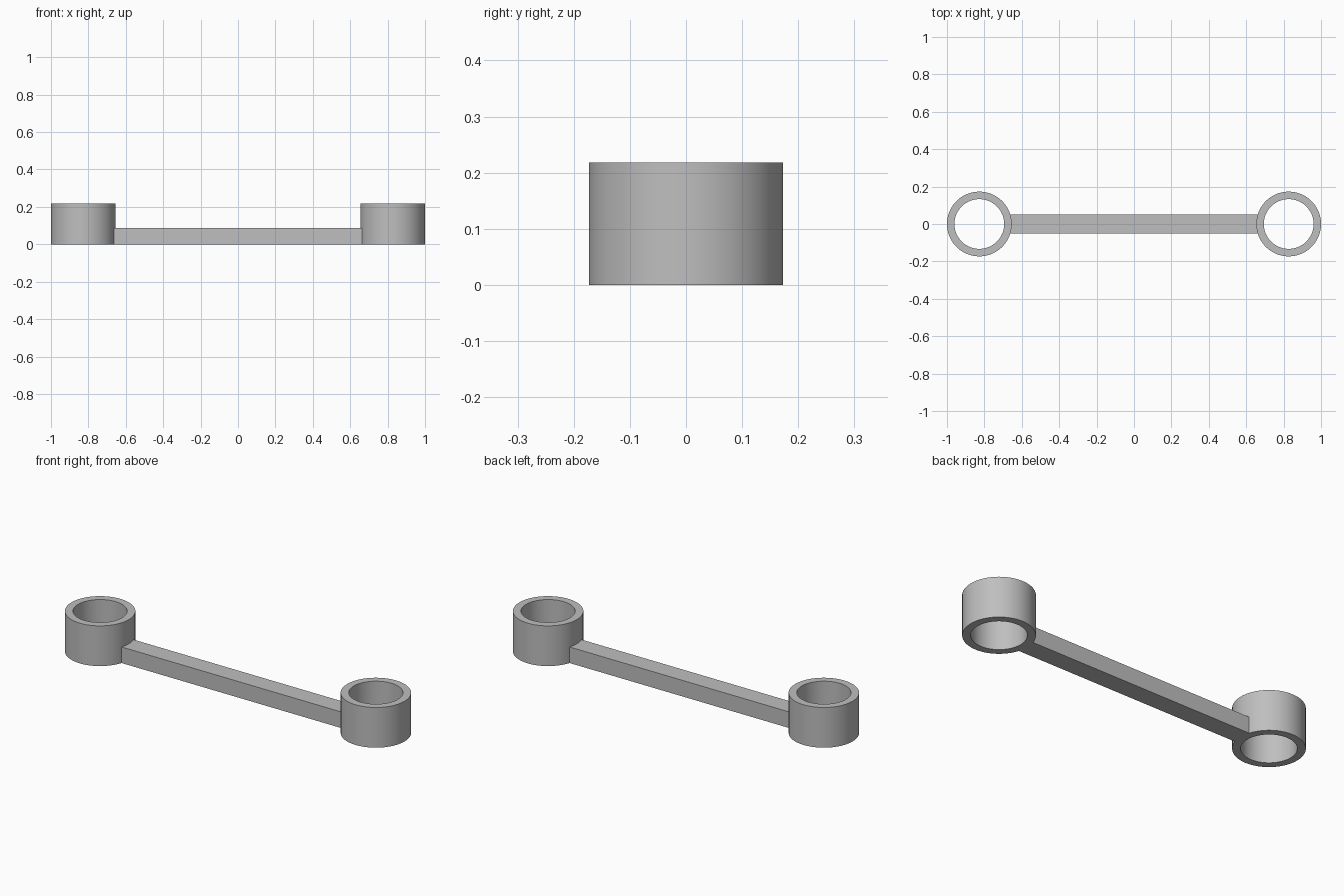
import bpy
import bmesh
import math

cube = bpy.data.objects.get("Cube")
if cube:
    bpy.data.objects.remove(cube, do_unlink=True)

CENTRE_X, OUTER, INNER, HEIGHT = 0.827, 0.173, 0.133, 0.218
BAR_HALF, BAR_HEIGHT = 0.052, 0.087
SIDES = 96

grey = bpy.data.materials.new("plain_grey")
grey.use_nodes = True
colour = (0.52, 0.52, 0.52, 1)
grey.diffuse_color = colour
grey.node_tree.nodes["Principled BSDF"].inputs["Base Color"].default_value = colour


def make_object(name, bm):
    bmesh.ops.recalc_face_normals(bm, faces=bm.faces)
    mesh = bpy.data.meshes.new(name)
    bm.to_mesh(mesh)
    bm.free()
    mesh.materials.append(grey)
    obj = bpy.data.objects.new(name, mesh)
    bpy.context.collection.objects.link(obj)
    return obj


def ring(name, x):
    """Open collar: a rectangular wall section spun around a vertical axis."""
    bm = bmesh.new()
    section = [(INNER, 0), (OUTER, 0), (OUTER, HEIGHT), (INNER, HEIGHT)]
    verts = [bm.verts.new((x + r, 0, z)) for r, z in section]
    edges = [bm.edges.new((verts[i], verts[(i + 1) % 4])) for i in range(4)]
    bmesh.ops.spin(bm, geom=verts + edges, cent=(x, 0, 0), axis=(0, 0, 1),
                   angle=math.tau, steps=SIDES, use_merge=True)
    bmesh.ops.remove_doubles(bm, verts=bm.verts, dist=0.0001)
    return make_object(name, bm)


# Flat connecting bar, its ends buried in the collar walls
bm = bmesh.new()
bmesh.ops.create_cube(bm, size=1)
bar_length = 2 * (CENTRE_X - (INNER + OUTER) / 2)
for v in bm.verts:
    v.co = (v.co.x * bar_length, v.co.y * 2 * BAR_HALF, (v.co.z + 0.5) * BAR_HEIGHT)
body = make_object("connecting_bar_with_collars", bm)

# Collars at both ends, fused to the bar
for name, side in (("left_collar", 1), ("right_collar", -1)):
    collar = ring(name, side * CENTRE_X)
    bpy.context.view_layer.objects.active = body
    fuse = body.modifiers.new("fuse_" + name, "BOOLEAN")
    fuse.operation = "UNION"
    fuse.solver = "EXACT"
    fuse.object = collar
    bpy.ops.object.modifier_apply(modifier=fuse.name)
    bpy.data.objects.remove(collar, do_unlink=True)

# Smooth curved walls, sharp rims
bpy.ops.object.select_all(action="DESELECT")
body.select_set(True)
bpy.context.view_layer.objects.active = body
bpy.ops.object.shade_smooth_by_angle(angle=math.radians(30))
